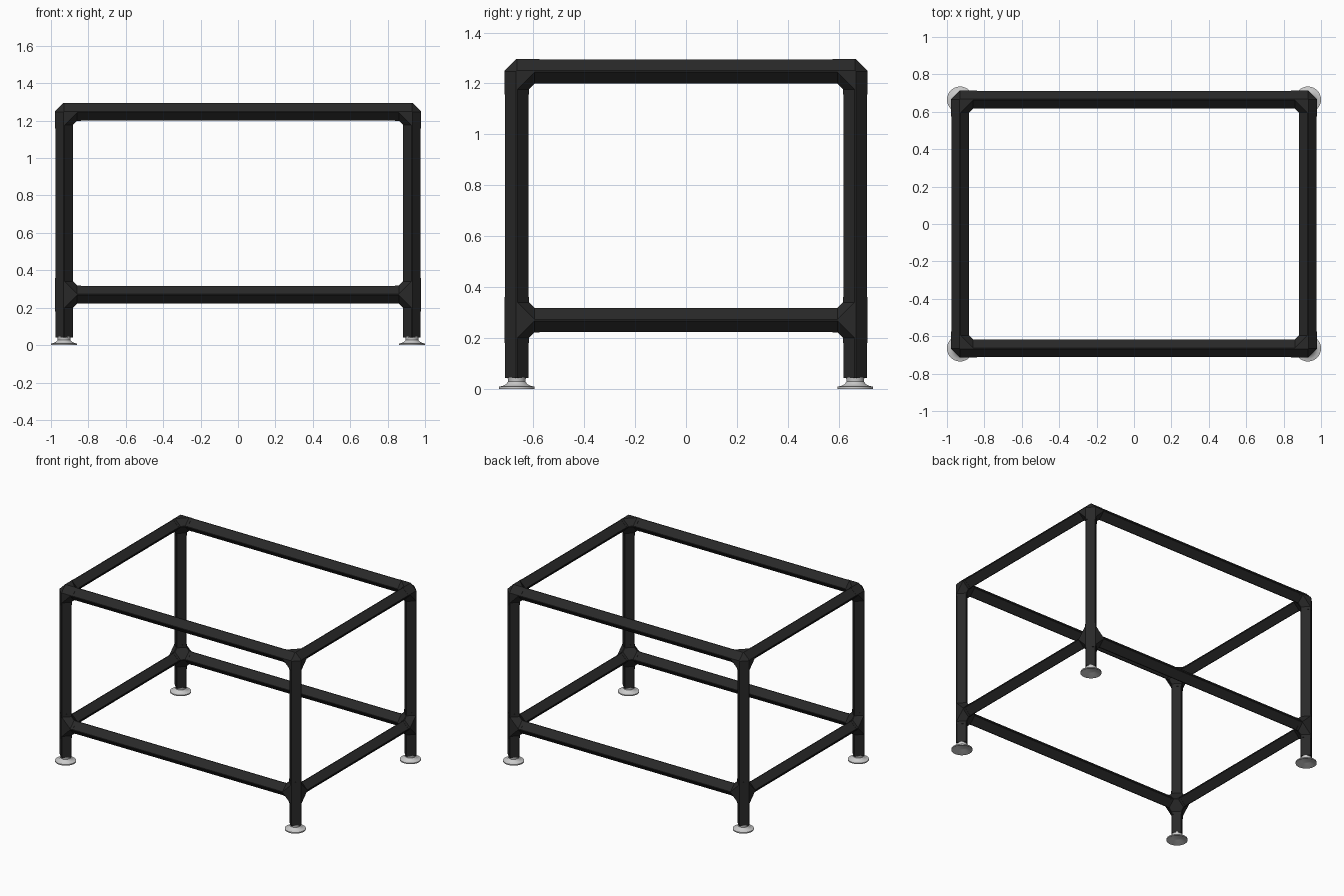
import bpy, bmesh
from mathutils import Vector

if "Cube" in bpy.data.objects:
    bpy.data.objects.remove(bpy.data.objects["Cube"])

# Main dimensions
PX, PY = 0.93, 0.665         # post centres
LOW, TOP = 0.27, 1.247       # rail heights
FOOT_TOP = 0.042
BAR, JOINT = 0.0465, 0.048   # half widths of bars and fittings
COLLAR, WEB = 0.09, 0.07     # fitting reach and fillet reach
FLAT = 0.003                 # half width of the blunted tube edges


def material(name, rgb, rough, metal=0.0):
    m = bpy.data.materials.new(name)
    m.use_nodes = True
    m.diffuse_color = (*rgb, 1)
    node = m.node_tree.nodes["Principled BSDF"]
    node.inputs["Base Color"].default_value = (*rgb, 1)
    node.inputs["Roughness"].default_value = rough
    node.inputs["Metallic"].default_value = metal
    return m


BLACK = material("black_coating", (0.022, 0.022, 0.022), 0.6)
GREY = material("light_grey_metal", (0.6, 0.6, 0.6), 0.5)


def finish(bm, name, mat):
    bmesh.ops.recalc_face_normals(bm, faces=bm.faces)
    mesh = bpy.data.meshes.new(name)
    bm.to_mesh(mesh)
    bm.free()
    mesh.materials.append(mat)
    obj = bpy.data.objects.new(name, mesh)
    bpy.context.collection.objects.link(obj)
    return obj


def ring(center, axis, r):
    """Diamond cross-section with blunted corners, square to the axis."""
    a, b = [k for k in range(3) if k != axis]
    points = []
    for main, side in ((a, b), (b, a)):
        for s in (-1, 1):
            for t in (-1, 1):
                p = Vector(center)
                p[main] += s * r
                p[side] += t * FLAT
                points.append(p)
    return points


def add_hull(bm, points):
    part = bmesh.new()
    for p in points:
        part.verts.new(p)
    result = bmesh.ops.convex_hull(part, input=part.verts)
    loose = [g for g in result["geom_interior"] if isinstance(g, bmesh.types.BMVert)]
    bmesh.ops.delete(part, geom=loose, context="VERTS")
    bmesh.ops.dissolve_limit(part, angle_limit=0.01, verts=part.verts, edges=part.edges)
    temp = bpy.data.meshes.new("temp")
    part.to_mesh(temp)
    part.free()
    bm.from_mesh(temp)
    bpy.data.meshes.remove(temp)


def bar(name, start, end, axis):
    bm = bmesh.new()
    add_hull(bm, ring(start, axis, BAR) + ring(end, axis, BAR))
    finish(bm, name, BLACK)


def fitting(name, center, arms):
    """Corner connector: webbed core plus one collar per arm."""
    bm = bmesh.new()
    core = []
    for axis, sign in arms:
        step = Vector((0, 0, 0))
        step[axis] = sign
        base = ring(center, axis, JOINT)
        core += base + ring(center + step * WEB, axis, JOINT)
        add_hull(bm, base + ring(center + step * COLLAR, axis, JOINT))
    add_hull(bm, core)
    finish(bm, name, BLACK)


def foot(name, x, y):
    """Flared levelling foot with a hollow underside."""
    profile = [(0, 0.045), (0.036, 0.045), (0.034, 0.028), (0.042, 0.018),
               (0.056, 0.011), (0.07, 0.008), (0.07, 0), (0.063, 0),
               (0.03, 0.018), (0, 0.018)]
    bm = bmesh.new()
    verts = [bm.verts.new((r, 0, z)) for r, z in profile]
    edges = [bm.edges.new(pair) for pair in zip(verts, verts[1:])]
    bmesh.ops.spin(bm, geom=verts + edges, cent=(0, 0, 0), axis=(0, 0, 1),
                   angle=6.2831853, steps=32, use_merge=True)
    bmesh.ops.remove_doubles(bm, verts=bm.verts, dist=0.0001)
    obj = finish(bm, name, GREY)
    obj.location = (x, y, 0)
    bpy.ops.object.select_all(action="DESELECT")
    obj.select_set(True)
    bpy.context.view_layer.objects.active = obj
    bpy.ops.object.shade_smooth_by_angle(angle=0.6)


# Posts, fittings and feet at the four corners
for sx, side in ((-1, "right"), (1, "left")):
    for sy, end in ((-1, "front"), (1, "back")):
        tag = f"{end}_{side}"
        x, y = sx * PX, sy * PY
        bar(f"post_{tag}", (x, y, FOOT_TOP), (x, y, TOP), 2)
        inward = [(0, -sx), (1, -sy)]
        fitting(f"top_fitting_{tag}", Vector((x, y, TOP)), inward + [(2, -1)])
        fitting(f"lower_fitting_{tag}", Vector((x, y, LOW)), inward + [(2, -1), (2, 1)])
        foot(f"foot_{tag}", x, y)

# Upper and lower rails
for z, level in ((LOW, "lower"), (TOP, "top")):
    for s, end, side in ((-1, "front", "right"), (1, "back", "left")):
        bar(f"{level}_rail_{end}", (-PX, s * PY, z), (PX, s * PY, z), 0)
        bar(f"{level}_rail_{side}", (s * PX, -PY, z), (s * PX, PY, z), 1)
